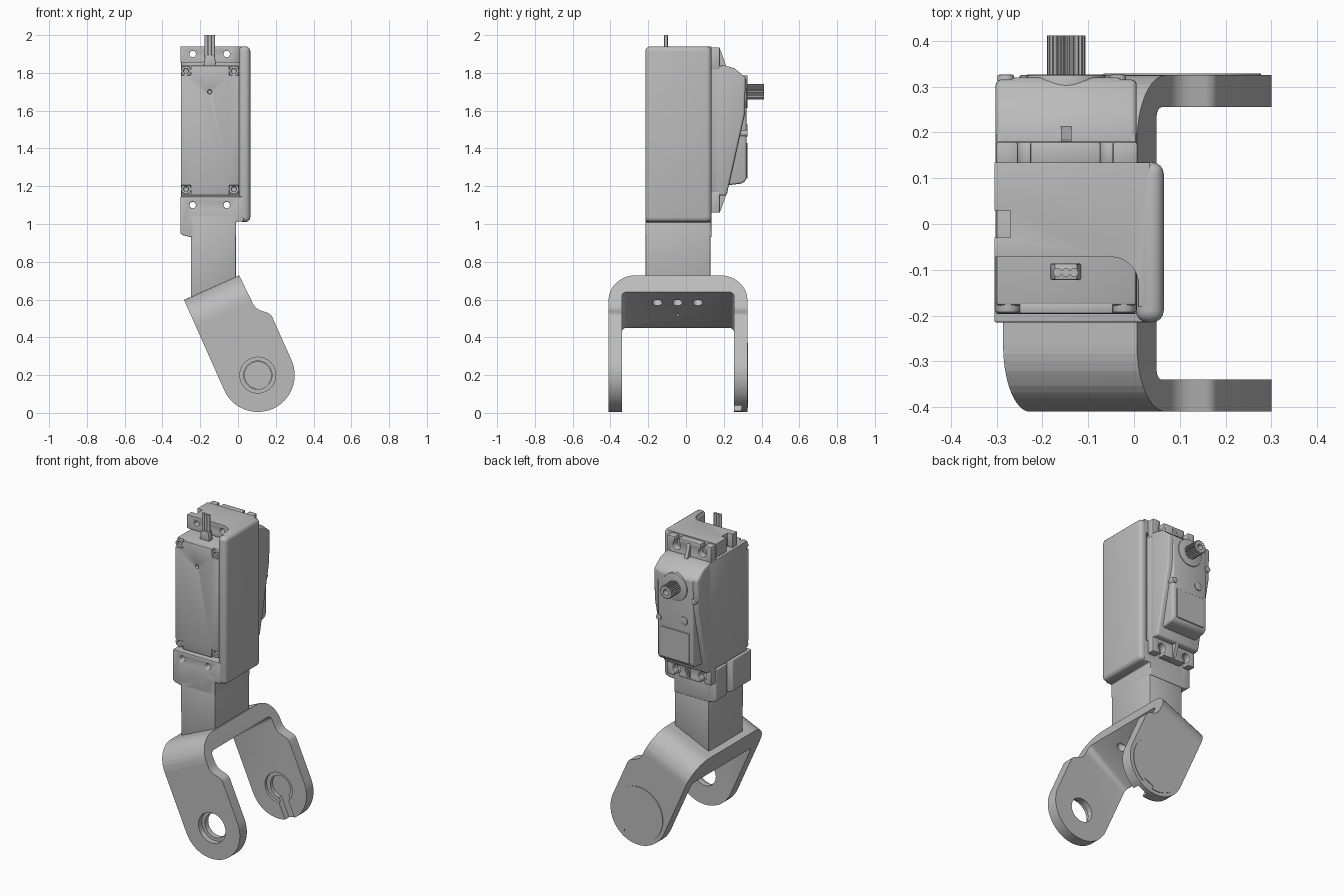
import bpy, bmesh, math
from mathutils import Vector, Matrix

if "Cube" in bpy.data.objects:
    bpy.data.objects.remove(bpy.data.objects["Cube"], do_unlink=True)

grey = bpy.data.materials.new("plain_grey")
grey.use_nodes = True
tone = (0.5, 0.5, 0.5, 1)
grey.diffuse_color = tone
grey.node_tree.nodes["Principled BSDF"].inputs["Base Color"].default_value = tone

# how a profile (a, b) and a depth d map to x, y, z for each extrusion axis
AXES = {"x": lambda a, b, d: (d, a, b),
        "y": lambda a, b, d: (a, d, b),
        "z": lambda a, b, d: (a, b, d)}


def prism(name, axis, points, d0, d1):
    """Extrude a closed profile along an axis from d0 to d1."""
    place = AXES[axis]
    bm = bmesh.new()
    face = bm.faces.new([bm.verts.new(place(a, b, d0)) for a, b in points])
    new = bmesh.ops.extrude_face_region(bm, geom=[face])["geom"]
    shift = Vector(place(0, 0, d1 - d0))
    bmesh.ops.translate(bm, vec=shift, verts=[g for g in new if isinstance(g, bmesh.types.BMVert)])
    bmesh.ops.recalc_face_normals(bm, faces=bm.faces)
    mesh = bpy.data.meshes.new(name)
    bm.to_mesh(mesh)
    bm.free()
    mesh.materials.append(grey)
    obj = bpy.data.objects.new(name, mesh)
    bpy.context.collection.objects.link(obj)
    return obj


def box(name, x0, x1, y0, y1, z0, z1):
    return prism(name, "z", [(x0, y0), (x1, y0), (x1, y1), (x0, y1)], z0, z1)


def arc(a, b, r, start, end, n, rb=None):
    """Points on a circular or elliptical arc, angles in degrees."""
    rb = rb or r
    angles = [math.radians(start + (end - start) * i / n) for i in range(n + 1)]
    return [(a + r * math.cos(t), b + rb * math.sin(t)) for t in angles]


def disc(name, axis, a, b, r, d0, d1, n=32):
    return prism(name, axis, arc(a, b, r, 0, 360, n)[:-1], d0, d1)


def finish(obj, cutters=(), bevel=0.0, segments=3, keep=None):
    """Cut, intersect, round and smooth a part, then apply everything."""
    tools = [(c, "DIFFERENCE") for c in cutters] + ([(keep, "INTERSECT")] if keep else [])
    for tool, mode in tools:
        mod = obj.modifiers.new("cut", "BOOLEAN")
        mod.object, mod.operation, mod.solver = tool, mode, "EXACT"
        tool.hide_render = True
    if bevel:
        mod = obj.modifiers.new("round", "BEVEL")
        mod.width, mod.segments, mod.limit_method = bevel, segments, "ANGLE"
        mod.angle_limit = math.radians(35)
    bpy.ops.object.select_all(action="DESELECT")
    obj.select_set(True)
    bpy.context.view_layer.objects.active = obj
    bpy.ops.object.convert(target="MESH")
    bpy.ops.object.shade_smooth_by_angle(angle=math.radians(32))
    for tool, _ in tools:
        bpy.data.objects.remove(tool, do_unlink=True)
    return obj


# ---- Lower fork, built upright around its pivot and tilted afterwards
outline = (arc(0, 0, 0.195, 180, 360, 32) + [(0.195, 0.24)]
           + arc(0.155, 0.25, 0.04, 10, 50, 4) + arc(0.205, 0.36, 0.075, 228, 180, 5)
           + [(0.125, 0.523), (-0.195, 0.523)])
fork = prism("fork", "y", outline, -0.41, 0.325)
bend = ([(-0.41, -0.3), (0.325, -0.3)] + arc(0.18, 0.378, 0.145, 0, 90, 12)
        + arc(-0.265, 0.378, 0.145, 90, 180, 12))
gap = finish(prism("gap_cutter", "y", [(-0.4, -0.4), (0.4, -0.4), (0.4, 0.48), (-0.4, 0.32)],
                   -0.34, 0.255), bevel=0.025)
fork_cuts = [gap,
             disc("bore", "y", 0, 0, 0.075, -0.5, -0.3, 40),
             disc("counterbore", "y", 0, 0, 0.095, -0.5, -0.375, 40),
             disc("socket", "y", 0, 0, 0.095, 0.2, 0.272, 40),
             disc("key_hole", "y", 0, 0, 0.07, 0.2, 0.295, 40),
             box("key_slot", -0.036, 0.036, 0.2, 0.295, -0.3, 0)]
fork_cuts += [disc("base_hole", "z", 0.03, y, 0.026, 0.2, 0.45) for y in (-0.152, -0.045, 0.062)]
fork_cuts.append(disc("pin_hole", "z", -0.08, -0.045, 0.009, 0.2, 0.45, 16))
finish(fork, fork_cuts, keep=prism("bend_shape", "x", bend, -0.6, 0.6), bevel=0.012)
cover = finish(disc("fork_cover_disc", "y", 0, 0, 0.172, 0.32, 0.329, 48),
               [box("notch", -0.036, 0.036, 0.3, 0.4, -0.3, -0.145)])
for part in (fork, cover):
    part.rotation_euler.y = math.radians(-24)
    part.location = (0.105, 0, 0.20)

# ---- Column and holder
finish(prism("column", "y", [(-0.25, 0.6), (-0.01, 0.7), (-0.01, 1.05), (-0.25, 1.05)],
             -0.215, 0.13), bevel=0.008, segments=2)
finish(box("holder_side_wall", 0.004, 0.065, -0.215, 0.135, 1.01, 1.94), bevel=0.026, segments=4)


def holder_cuts(z):
    return [disc("hole", "y", x, z, 0.017, -0.3, 0.3, 20) for x in (-0.24, -0.06)] + [
        box("slot", -0.4, -0.27, -0.03, 0.03, 0.8, 2.1)]


shelf = [(-0.305, 0.95), (-0.29, 0.94), (-0.25, 0.93), (-0.01, 0.93), (-0.01, 1.012),
         (0.03, 1.012), (0.03, 1.145), (-0.305, 1.145)]
finish(prism("holder_lower_shelf", "y", shelf, -0.215, 0.135), holder_cuts(1.1), bevel=0.008)
top = ([(-0.305, 0.134), (-0.305, -0.072)] + arc(-0.05, -0.132, 0.06, 90, 0, 8)
       + [(0.01, -0.18), (0.035, -0.18), (0.035, 0.134)])
finish(prism("holder_top_tab", "z", top, 1.855, 1.94), holder_cuts(1.9), bevel=0.008)

# ---- Servo case, front cover and corner screws
finish(box("servo_case", -0.302, 0.006, -0.178, 0.2, 1.15, 1.84), bevel=0.008, segments=2)
x0, x1, z0, z1, n = -0.302, 0.006, 1.152, 1.838, 0.052
plus = [(x0 + n, z0), (x1 - n, z0), (x1 - n, z0 + n), (x1, z0 + n), (x1, z1 - n), (x1 - n, z1 - n),
        (x1 - n, z1), (x0 + n, z1), (x0 + n, z1 - n), (x0, z1 - n), (x0, z0 + n), (x0 + n, z0 + n)]
finish(prism("front_cover", "y", plus, -0.196, -0.17),
       [disc("vent", "y", -0.15, 1.7, 0.011, -0.3, -0.18, 16)], bevel=0.004, segments=2)
for x in (-0.275, -0.022):
    for z in (1.185, 1.81):
        finish(disc("cover_screw", "y", x, z, 0.027, -0.193, -0.15),
               [disc("hex", "y", x, z, 0.015, -0.3, -0.18, 6)], bevel=0.003, segments=2)

# ---- Mounting flanges with open screw slots and ribs
for name, za, zb, hole, edge in (("upper", 1.82, 1.935, 1.885, 2.0), ("lower", 1.06, 1.17, 1.105, 1.0)):
    cuts = []
    for x in (-0.24, -0.06):
        cuts += [disc("hole", "y", x, hole, 0.026, 0.1, 0.3, 24),
                 box("opening", x - 0.013, x + 0.013, 0.1, 0.3, min(hole, edge), max(hole, edge))]
    finish(box(name + "_flange", -0.302, 0.008, 0.13, 0.18, za, zb), cuts, bevel=0.006, segments=2)
    tip, root = (1.92, 1.83) if edge > 1.5 else (1.07, 1.16)
    prism(name + "_flange_rib", "x", [(0.17, tip), (0.183, tip), (0.215, root), (0.17, root)],
          -0.159, -0.137)

# ---- Gear housing: wide tapering body with a narrower block at the bottom
housing = [(0.15, 1.15), (0.215, 1.15), (0.31, 1.58), (0.316, 1.775), (0.255, 1.825), (0.2, 1.84),
           (0.15, 1.84)]
finish(prism("gear_housing", "x", housing, -0.302, 0.006), bevel=0.012)
block = [(0.18, 1.2), (0.3, 1.215), (0.32, 1.235), (0.32, 1.77), (0.255, 1.815), (0.18, 1.815)]
finish(prism("gear_housing_block", "x", block, -0.272, -0.024), bevel=0.012)
finish(box("housing_plate", -0.25, -0.05, 0.31, 0.325, 1.24, 1.43), bevel=0.002, segments=1)
finish(disc("shaft_boss", "y", -0.148, 1.7, 0.086, 0.25, 0.326, 48), bevel=0.004, segments=2)
for x, z, r in ((-0.21, 1.5, 0.026), (-0.28, 1.64, 0.018), (-0.035, 1.48, 0.018)):
    finish(disc("housing_stud", "y", x, z, r, 0.27, 0.326, 24), bevel=0.003, segments=2)

# ---- Splined output shaft
teeth = 22
spline = []
for i in range(teeth * 4):
    t = math.tau * i / (teeth * 4)
    r = 0.042 if i % 4 < 2 else 0.036
    spline.append((-0.148 + r * math.cos(t), 1.7 + r * math.sin(t)))
finish(prism("output_shaft", "y", spline, 0.3, 0.412),
       [disc("shaft_bore", "y", -0.148, 1.7, 0.018, 0.36, 0.5, 24)])

# ---- Cable with its strain relief
relief = [(-0.184, 1.83), (-0.114, 1.83), (-0.124, 1.895), (-0.174, 1.895)]
finish(prism("cable_relief", "y", relief, -0.122, -0.086), bevel=0.004, segments=2)
for x in (-0.167, -0.149, -0.131):
    finish(disc("cable_wire", "z", x, -0.106, 0.0095, 1.85, 2.0, 16))
